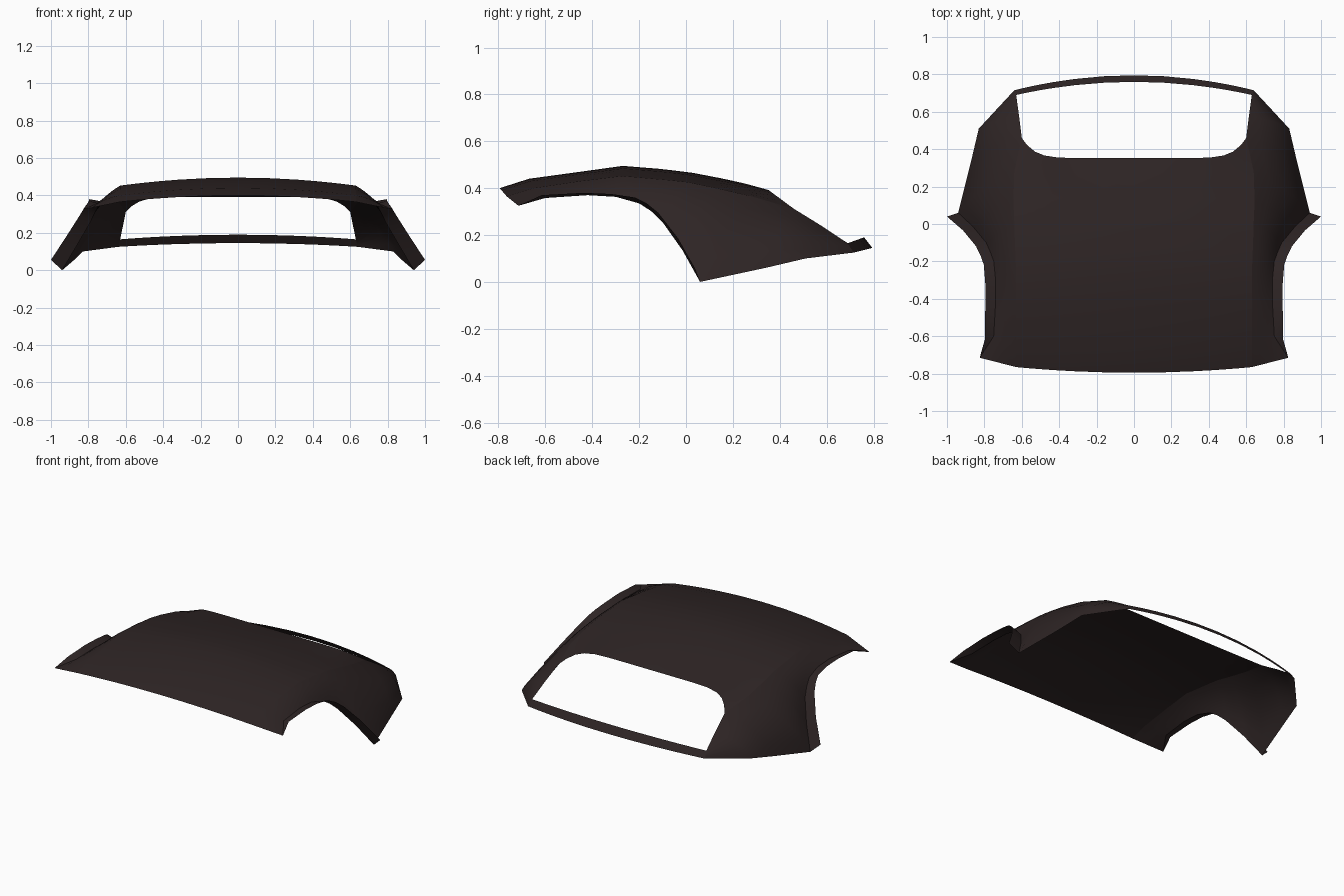
import bpy
import bmesh
import math
from mathutils import Vector

cube = bpy.data.objects.get("Cube")
if cube:
    bpy.data.objects.remove(cube)

fabric = bpy.data.materials.new("dark_brown_fabric")
fabric.use_nodes = True
colour = (0.027, 0.018, 0.018, 1)
fabric.diffuse_color = colour
fabric.node_tree.nodes["Principled BSDF"].inputs["Base Color"].default_value = colour


def sheet(name, rows):
    """Skin equal-length rows of points into a mirrored, smooth sheet."""
    bm = bmesh.new()
    grid = [[bm.verts.new(p) for p in row] for row in rows]
    for a, b in zip(grid, grid[1:]):
        for i in range(len(a) - 1):
            bm.faces.new((a[i], a[i + 1], b[i + 1], b[i]))
    bmesh.ops.remove_doubles(bm, verts=bm.verts, dist=0.0005)
    mesh = bpy.data.meshes.new(name)
    bm.to_mesh(mesh)
    bm.free()
    mesh.materials.append(fabric)
    obj = bpy.data.objects.new(name, mesh)
    bpy.context.collection.objects.link(obj)
    mirror = obj.modifiers.new("mirror", 'MIRROR')
    mirror.use_clip = True
    bpy.ops.object.select_all(action='DESELECT')
    obj.select_set(True)
    bpy.context.view_layer.objects.active = obj
    bpy.ops.object.shade_smooth_by_angle(angle=math.radians(35))
    return obj


COLUMNS = (0, .25, .5, .68, .8, .88, .95, 1)


def crown(centre, shoulder, power=2):
    """Row from the centreline to the shoulder, drooping by a power curve."""
    c, s = Vector((0, *centre)), Vector(shoulder)
    return [Vector((s.x * t, *(c + (s - c) * t ** power).yz)) for t in COLUMNS]


def flank(shoulder, edge, bulge):
    """Row from the shoulder down to the edge, pushed outward in the middle."""
    s, e = Vector(shoulder), Vector(edge)
    push = Vector((bulge, 0, bulge)) * 4
    return [s.lerp(e, t) + push * t * (1 - t) for t in (0, .2, .4, .6, .8, 1)]


# Stations front to back: centre (y, z), shoulder, side edge, bulge, droop power
roof = [
    ((-.795, .40), (.63, -.765, .365), (.825, -.715, .325), 0, 2),
    ((-.67, .44), (.63, -.65, .40), (.75, -.6, .358), .004, 2),
    ((-.45, .47), (.63, -.45, .43), (.74, -.42, .37), .004, 2),
    ((-.27, .495), (.63, -.27, .452), (.74, -.3, .363), .004, 2),
    ((-.12, .483), (.635, -.14, .44), (.75, -.2, .335), .008, 2),
    ((-.04, .474), (.638, -.06, .433), (.768, -.15, .303), .011, 2),
    ((.03, .465), (.64, .01, .425), (.79, -.1, .255), .015, 2),
    ((.15, .442), (.645, .12, .402), (.86, -.015, .135), .025, 2),
    ((.25, .42), (.64, .28, .365), (.94, .06, 0), .035, 3),
    ((.352, .392), (.60, .46, .312), (.87, .34, .06), .035, 9),
]
# Rear pillars beside the window opening
pillar = [
    ((.615, .58, .238), (.83, .51, .10), .022),
    ((.63, .69, .165), (.64, .715, .125), 0),
]

sheet("roof_panel", [crown(c, s, p) for c, s, e, b, p in roof])
sheet("side_panels", [flank(s, e, b) for c, s, e, b, p in roof]
      + [flank(*row) for row in pillar])

# Flared lip along the side openings
lip_out = [(0, 0), (.047, .012), (.055, .01), (.055, .012), (.053, .025),
           (.053, .032), (.055, .04), (.055, .05), (.06, .055)]
lip_rows = []
for station, (dx, dz) in zip(roof, lip_out):
    e = Vector(station[2])
    lip_rows.append([e, e + Vector((dx, -dx / 3, dz))])
sheet("side_lips", lip_rows)

# Upturned strip under the rear window
sheet("rear_strip", [crown((.76, .19), (.63, .69, .165)),
                     crown((.795, .145), (.64, .715, .125))])
